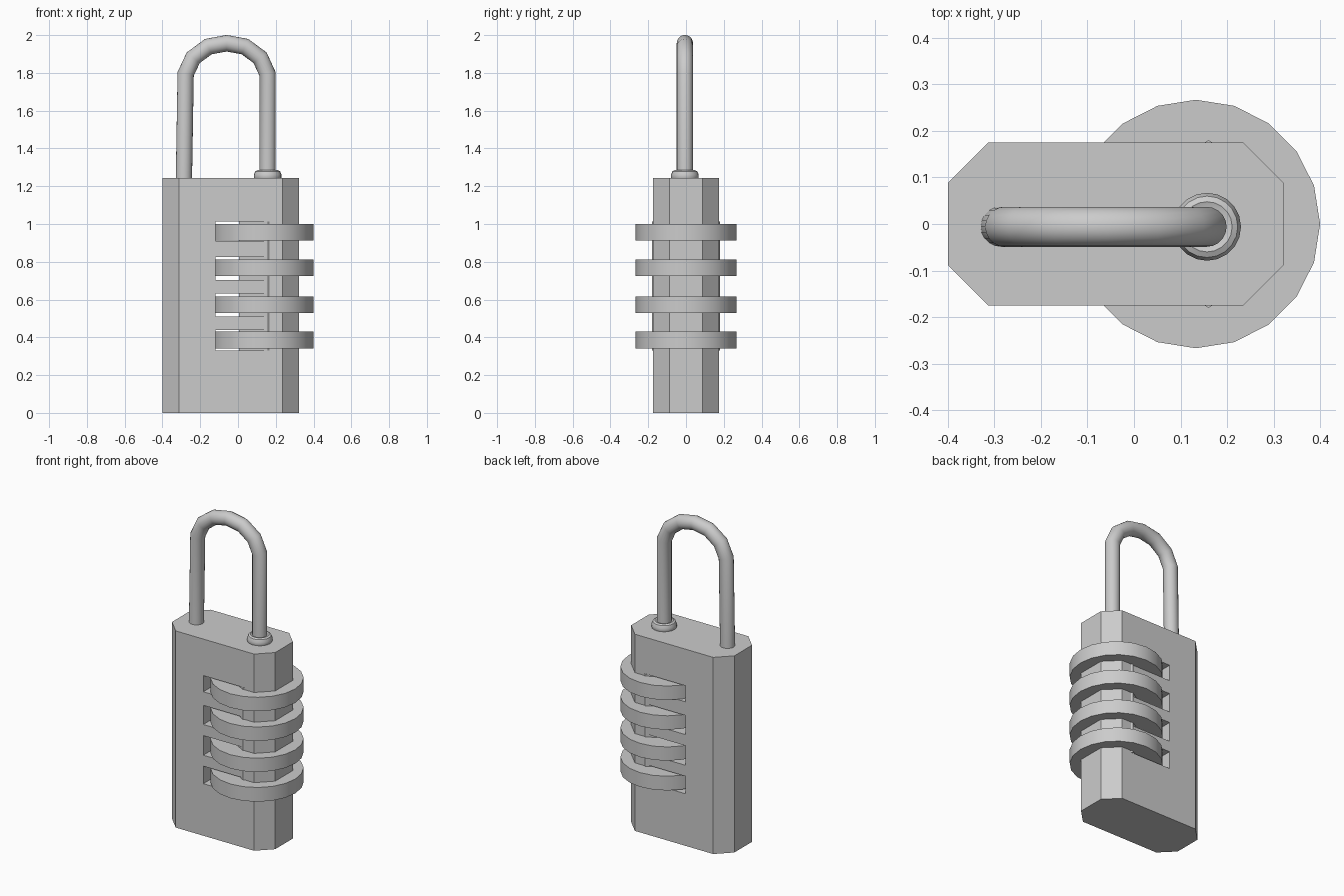
import bpy, bmesh
from math import sin, cos, pi, radians

if "Cube" in bpy.data.objects:
    bpy.data.objects.remove(bpy.data.objects["Cube"])


def finish(name, bm, smooth=False):
    bmesh.ops.recalc_face_normals(bm, faces=bm.faces)
    mesh = bpy.data.meshes.new(name)
    bm.to_mesh(mesh)
    bm.free()
    ob = bpy.data.objects.new(name, mesh)
    bpy.context.collection.objects.link(ob)
    bpy.ops.object.select_all(action='DESELECT')
    ob.select_set(True)
    bpy.context.view_layer.objects.active = ob
    if smooth:
        bpy.ops.object.shade_smooth_by_angle(angle=radians(40))
    return ob


def bridge(bm, rings, cap=True):
    rings = [[bm.verts.new(p) for p in r] for r in rings]
    n = len(rings[0])
    for a, b in zip(rings, rings[1:]):
        for i in range(n):
            j = (i + 1) % n
            bm.faces.new((a[i], a[j], b[j], b[i]))
    if cap:
        bm.faces.new(rings[0])
        bm.faces.new(rings[-1])


def prism(bm, outline, z0, z1):
    bridge(bm, [[(x, y, z) for x, y in outline] for z in (z0, z1)])


def circle(cx, cy, r, n, start=0.0):
    return [(cx + r * cos(start + 2 * pi * i / n), cy + r * sin(start + 2 * pi * i / n))
            for i in range(n)]


# (dial bottom, dial top, slot bottom, slot top)
levels = [(0.34, 0.43, 0.329, 0.44), (0.528, 0.615, 0.509, 0.633),
          (0.724, 0.812, 0.703, 0.824), (0.912, 1.0, 0.91, 1.012)]

# Chamfered body
bm = bmesh.new()
prism(bm, [(-0.40, -0.088), (-0.313, -0.175), (0.235, -0.175), (0.322, -0.088),
           (0.322, 0.088), (0.235, 0.175), (-0.313, 0.175), (-0.40, 0.088)], 0, 1.243)
body = finish("body", bm)

# Slots cut right through the body
bm = bmesh.new()
for _, _, s0, s1 in levels:
    prism(bm, [(-0.12, -0.3), (0.16, -0.3), (0.16, 0.3), (-0.12, 0.3)], s0, s1)
cutter = finish("slot_cutter", bm)
cutter.hide_render = True
mod = body.modifiers.new("slots", 'BOOLEAN')
mod.operation = 'DIFFERENCE'
mod.solver = 'EXACT'
mod.object = cutter
bpy.context.view_layer.objects.active = body
bpy.ops.object.modifier_apply(modifier=mod.name)
bpy.data.objects.remove(cutter)

# Six-sided axle whose edges just show on the front and back
bm = bmesh.new()
prism(bm, circle(0.16, 0, 0.18, 6, pi / 2), 0.33, 1.012)
finish("dial_axle", bm)

# Number dials
for i, (d0, d1, _, _) in enumerate(levels):
    bm = bmesh.new()
    prism(bm, circle(0.133, 0, 0.267, 20), d0, d1)
    finish(f"dial_{i + 1}", bm, True)

# Shackle: bent round bar swept along a path in the xz plane
SY, SR = -0.006, 0.043
path = [(-0.287, 1.2), (-0.277, 1.795), (-0.237, 1.88), (-0.157, 1.939), (-0.06, 1.957),
        (0.037, 1.939), (0.117, 1.88), (0.156, 1.795), (0.156, 1.2)]
rings = []
for k, (x, z) in enumerate(path):
    def unit(a, b):
        dx, dz = b[0] - a[0], b[1] - a[1]
        l = (dx * dx + dz * dz) ** 0.5
        return dx / l, dz / l
    d0 = unit(path[max(k - 1, 0)], path[max(k, 1)])
    d1 = unit(path[min(k, len(path) - 2)], path[min(k + 1, len(path) - 1)])
    nx, nz = -(d0[1] + d1[1]), d0[0] + d1[0]
    s = 2 / (nx * nx + nz * nz)          # mitre keeps the bar's thickness
    rings.append([(x + nx * s * u, SY + v, z + nz * s * u) for u, v in circle(0, 0, SR, 20)])
bm = bmesh.new()
bridge(bm, rings)
finish("shackle", bm, True)

# Rounded collar where the shackle enters the body
bm = bmesh.new()
bridge(bm, [[(x, y, z) for x, y in circle(0.157, SY, r, 20)]
            for r, z in [(0.066, 1.23), (0.073, 1.245), (0.073, 1.262),
                         (0.066, 1.279), (0.054, 1.285), (0.04, 1.28)]])
finish("shackle_collar", bm, True)
